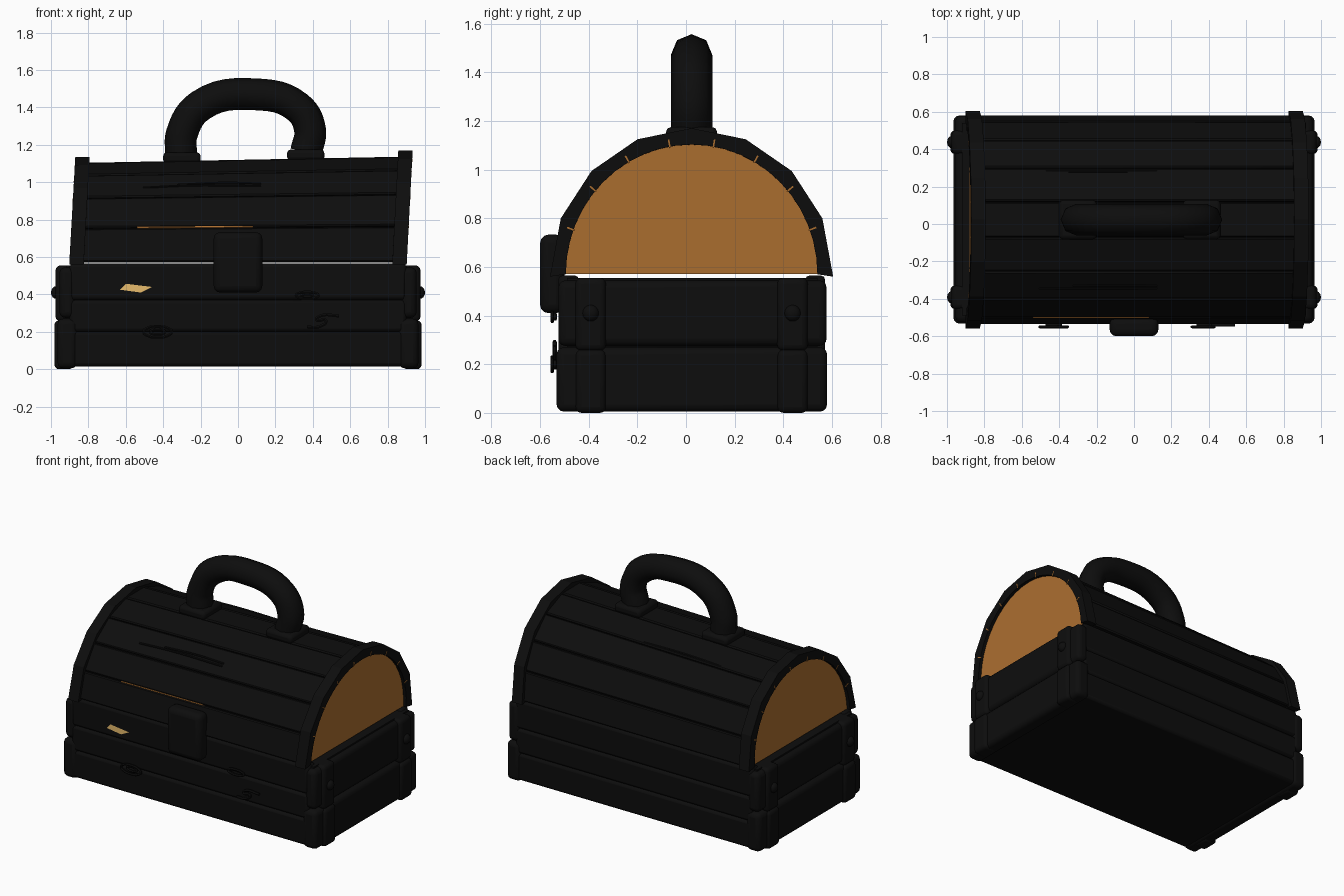
import bpy, bmesh, math
from mathutils import Vector

if "Cube" in bpy.data.objects:
    bpy.data.objects.remove(bpy.data.objects["Cube"])

CY, Z0 = 0.023, 0.57            # lid axis in y and z


def material(name, rgb):
    m = bpy.data.materials.new(name)
    m.diffuse_color = (*rgb, 1)
    m.use_nodes = True
    m.node_tree.nodes["Principled BSDF"].inputs["Base Color"].default_value = m.diffuse_color
    return m


DARK = material("dark_wood", (0.004, 0.004, 0.004))
ORANGE = material("orange_lining", (0.42, 0.16, 0.03))
YELLOW = material("yellow_patch", (0.8, 0.5, 0.15))


def skew(v):
    # the lid leans to the right and rises a little on that side
    h = max(v.z - Z0, 0)
    return Vector((v.x + 0.055 * h, v.y, v.z + 0.035 * v.x * h))


def finish(ob, mat, bevel=0, segs=2, angle=35):
    ob.data.materials.clear()
    ob.data.materials.append(mat)
    bpy.ops.object.select_all(action='DESELECT')
    ob.select_set(True)
    bpy.context.view_layer.objects.active = ob
    if bevel:
        b = ob.modifiers.new("bevel", 'BEVEL')
        b.width, b.segments, b.limit_method = bevel, segs, 'ANGLE'
    if angle:
        bpy.ops.object.shade_smooth_by_angle(angle=math.radians(angle))
    return ob


def prism(name, pts, x0, x1, mat=DARK, bevel=0, lid=False, segs=2, angle=35):
    # extrude a (y, z) outline along x
    bm = bmesh.new()
    a = [bm.verts.new((x0, y, z)) for y, z in pts]
    b = [bm.verts.new((x1, y, z)) for y, z in pts]
    bm.faces.new(a)
    bm.faces.new(b[::-1])
    for i in range(len(pts)):
        j = (i + 1) % len(pts)
        bm.faces.new((a[i], b[i], b[j], a[j]))
    bmesh.ops.recalc_face_normals(bm, faces=bm.faces)
    if lid:
        for v in bm.verts:
            v.co = skew(v.co)
    me = bpy.data.meshes.new(name)
    bm.to_mesh(me)
    bm.free()
    ob = bpy.data.objects.new(name, me)
    bpy.context.collection.objects.link(ob)
    return finish(ob, mat, bevel, segs, angle)


def box(name, x, y, z, mat=DARK, bevel=0.02, lid=False, segs=2):
    pts = [(y[0], z[0]), (y[1], z[0]), (y[1], z[1]), (y[0], z[1])]
    return prism(name, pts, x[0], x[1], mat, bevel, lid, segs)


def tube(name, pts, r, res=1, cyclic=False, lid=False):
    cu = bpy.data.curves.new(name, 'CURVE')
    cu.dimensions, cu.bevel_depth, cu.bevel_resolution = '3D', r, res
    cu.use_fill_caps, cu.resolution_u = True, 6
    sp = cu.splines.new('BEZIER')
    sp.bezier_points.add(len(pts) - 1)
    for bp, p in zip(sp.bezier_points, pts):
        bp.co = skew(Vector(p)) if lid else p
        bp.handle_left_type = bp.handle_right_type = 'AUTO'
    sp.use_cyclic_u = cyclic
    ob = bpy.data.objects.new(name, cu)
    bpy.context.collection.objects.link(ob)
    bpy.ops.object.select_all(action='DESELECT')
    ob.select_set(True)
    bpy.context.view_layer.objects.active = ob
    bpy.ops.object.convert(target='MESH')
    return finish(bpy.context.object, DARK, angle=50)


def polar(r, deg):
    a = math.radians(deg)
    return (CY + r * math.cos(a), Z0 + r * math.sin(a))


# chest base: solid core, front and back planks
box("base_core", (-0.92, 0.92), (-0.49, 0.54), (0.015, 0.555), bevel=0)
for i, (lo, hi) in enumerate([(0.015, 0.2), (0.2, 0.37), (0.37, 0.565)]):
    for side, y in (("front", (-0.525, -0.44)), ("back", (0.49, 0.572))):
        box(f"{side}_plank_{i}", (-0.9, 0.9), y, (lo, hi), bevel=0.018)

# end planks, upright straps and bolts on both ends
for s, side in ((-1, "left"), (1, "right")):
    def span(a, b):
        return tuple(sorted((s * a, s * b)))
    box(f"{side}_end_plank_low", span(0.86, 0.965), (-0.532, 0.58), (0.005, 0.27), bevel=0.03, segs=3)
    box(f"{side}_end_plank_high", span(0.87, 0.955), (-0.525, 0.578), (0.275, 0.545), bevel=0.03, segs=3)
    for k, y in (("front", -0.392), ("back", 0.438)):
        box(f"{side}_{k}_strap_low", span(0.88, 0.982), (y - 0.063, y + 0.063), (0.0, 0.26), bevel=0.025, segs=3)
        box(f"{side}_{k}_strap_high", span(0.88, 0.975), (y - 0.063, y + 0.063), (0.255, 0.555), bevel=0.025, segs=3)
        bpy.ops.mesh.primitive_uv_sphere_add(segments=12, ring_count=8, radius=1,
                                             location=(s * 0.972, y, 0.41))
        ob = bpy.context.object
        ob.name = f"{side}_{k}_bolt"
        ob.scale = (0.028, 0.034, 0.034)
        finish(ob, DARK, angle=60)

# lid: orange lining that shows at the ends, dark liner, nine planks
half = [i * 5 for i in range(37)]
prism("lid_lining", [polar(0.52, a) for a in half], -0.88, 0.88, ORANGE, lid=True)
prism("lid_liner", [polar(0.535, a) for a in half], -0.86, 0.86, lid=True)
for i in range(9):
    a0, a1 = i * 20 + 0.25, i * 20 + 19.75
    prism(f"lid_plank_{i}", [polar(0.53, a0), polar(0.558, a0), polar(0.558, a1), polar(0.53, a1)],
          -0.87, 0.87, bevel=0.008, lid=True, segs=1)

# lid rims: eight flat sides outside, round inside
step = 180 / 24
outer = []
for i in range(9):
    outer.append(polar(0.582, i * 22.5))
inner = [polar(0.517, 180 - i * step) for i in range(25)]
outer[0] = (outer[0][0], 0.56)
outer[-1] = (outer[-1][0], 0.56)
for side, x in (("left", (-0.902, -0.825)), ("right", (0.825, 0.902))):
    prism(f"{side}_lid_rim", outer + inner, x[0], x[1], lid=True, angle=0)

# orange seam ticks on the rims and the open seam on the front
for i in range(1, 9):
    a = i * 20
    pts = [polar(0.512, a - .35), polar(0.545, a - .35), polar(0.545, a + .35), polar(0.512, a + .35)]
    for side, x in (("left", -0.903), ("right", 0.9)):
        prism(f"{side}_seam_tick_{i}", pts, x, x + 0.003, ORANGE, lid=True)
prism("open_seam", [polar(0.53, 159.5), polar(0.56, 159.5), polar(0.56, 160.2), polar(0.53, 160.2)],
      -0.55, 0.07, ORANGE, lid=True)

# latch plate
box("latch_plate", (-0.13, 0.13), (-0.6, -0.5), (0.41, 0.733), bevel=0.035, segs=3)

# yellow chip on the front
bm = bmesh.new()
bm.faces.new([bm.verts.new((x, -0.528, z)) for x, z in
              ((-0.63, 0.425), (-0.52, 0.41), (-0.46, 0.44), (-0.6, 0.457))])
me = bpy.data.meshes.new("yellow_chip")
bm.to_mesh(me)
bm.free()
chip = bpy.data.objects.new("yellow_chip", me)
bpy.context.collection.objects.link(chip)
finish(chip, YELLOW, angle=0)

# wood knots, grain curl and cracks
for n, (kx, kz, w, h) in enumerate([(-0.43, 0.2, 0.075, 0.03), (0.37, 0.395, 0.06, 0.018)]):
    for k in (1, 0.5):
        ring = [(kx + k * w * math.cos(t * math.pi / 4), -0.538 - 0.012 * (k == 1),
                 kz + k * h * math.sin(t * math.pi / 4)) for t in range(8)]
        tube(f"knot_{n}_{k}", ring, 0.008, cyclic=True)
tube("grain_curl", [(x, -0.54, z) for x, z in
                    ((0.37, 0.225), (0.44, 0.23), (0.47, 0.26), (0.42, 0.265), (0.44, 0.285), (0.54, 0.285))], 0.009)
for n, (ang, x0) in enumerate([(132, -0.53), (62, -0.5), (130, -0.35)]):
    y, z = polar(0.55, ang)
    tube(f"lid_crack_{n}", [(x0, y, z), (x0 + 0.25, y, z + 0.008), (0.1, y, z)], 0.006, lid=True)

# handle with its two foot plates
for side, x, z in (("left", -0.3, 1.135), ("right", 0.362, 1.15)):
    box(f"handle_foot_{side}", (x - 0.1, x + 0.1), (CY - 0.105, CY + 0.105), (z - 0.035, z + 0.025), bevel=0.02)
tube("handle", [(x, CY, z) for x, z in
                ((-0.305, 1.15), (-0.3, 1.26), (-0.2, 1.41), (0.09, 1.47),
                 (0.32, 1.4), (0.385, 1.28), (0.365, 1.165))], 0.085, res=2)
